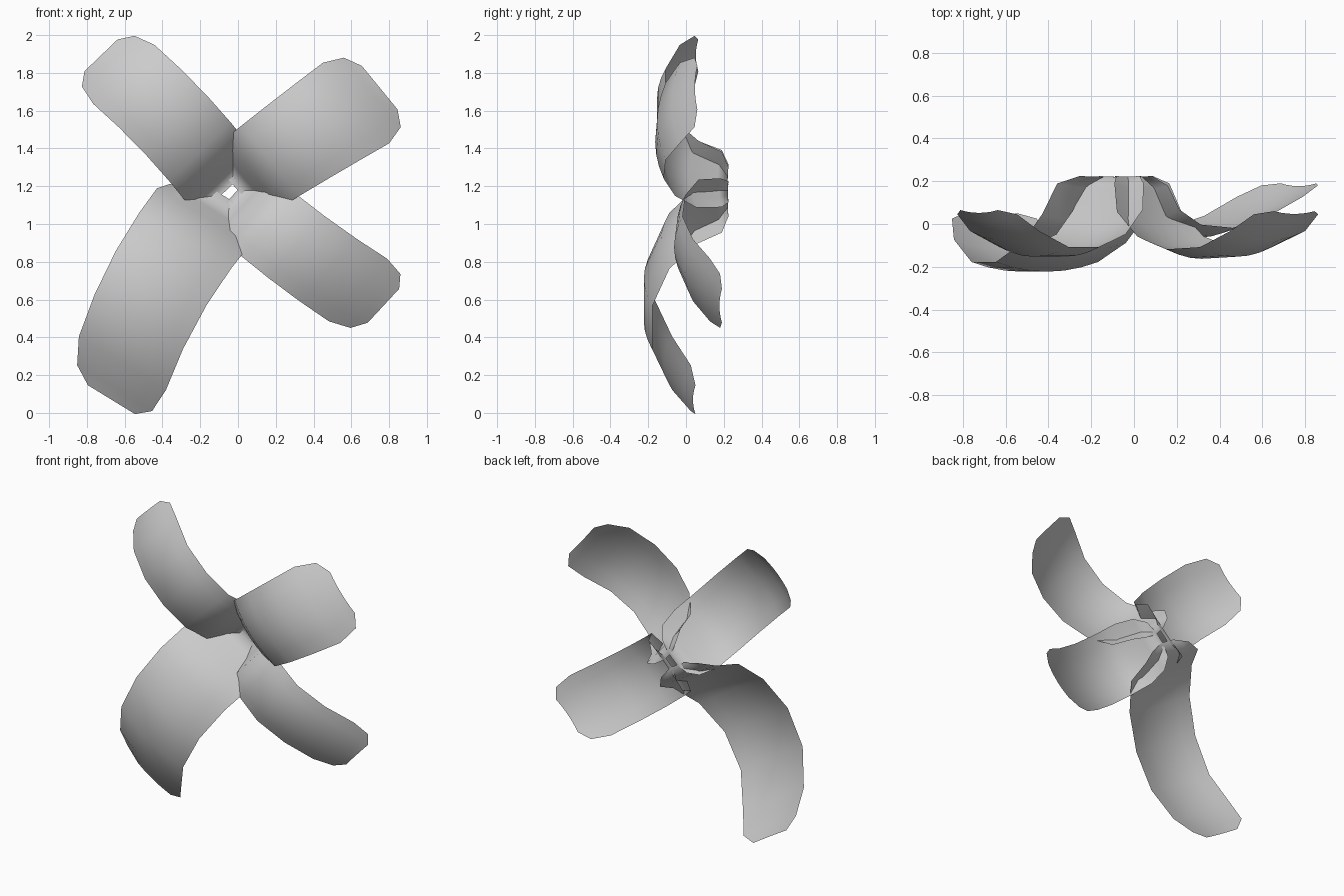
import bpy, bmesh
from mathutils import Vector

if "Cube" in bpy.data.objects:
    bpy.data.objects.remove(bpy.data.objects["Cube"])

# Shared row positions along each blade, from hub end (0) to outer tip (1)
ROWS = [0, .03, .075, .12, .25, .44, .65, .84, .95, 1]
# rounded corners at both ends, as a share of the full width
WIDTH = [.2, .58, .86, 1, 1, 1, 1, 1, .86, .54]
COLS = 6
CUP = .045


def blade(name, base, tip, w_base, w_tip, bow, skew, depth):
    """Curved sheet: base/tip are (x, z), depth is y along the rows."""
    a, b = Vector(base), Vector(tip)
    d = (b - a).normalized()
    n = Vector((-d.y, d.x))
    bm = bmesh.new()
    grid = []
    for i, (s, y) in enumerate(zip(ROWS, depth)):
        full = w_base + (w_tip - w_base) * min(1, s / .84)
        w = full * WIDTH[i]
        c = a.lerp(b, s) + n * bow * 4 * s * (1 - s)
        cup = CUP * min(1, s / .12)
        row = []
        for j in range(COLS + 1):
            t = 2 * j / COLS - 1
            p = c + n * (t * w / 2) + d * (skew * t * WIDTH[i])
            bulge = cup * (t * t * WIDTH[i] ** 2 - .4)
            row.append(bm.verts.new((p.x, y + bulge, p.y)))
        grid.append(row)
    for r0, r1 in zip(grid, grid[1:]):
        for j in range(COLS):
            bm.faces.new((r0[j], r0[j + 1], r1[j + 1], r1[j]))
    # faces look towards the front
    for f in bm.faces:
        f.smooth = True
    bm.normal_update()
    if sum(f.normal.y for f in bm.faces) > 0:
        bmesh.ops.reverse_faces(bm, faces=bm.faces[:])
    me = bpy.data.meshes.new(name)
    bm.to_mesh(me)
    bm.free()
    ob = bpy.data.objects.new(name, me)
    bpy.context.collection.objects.link(ob)
    return ob


# Four blades around the hub
blade("upper_left_blade", (-.05, 1.19), (-.725, 1.893), .45, .45, -.032, 0,
      [.22, .225, .18, .04, -.075, -.135, -.135, -.06, .03, .07])
blade("upper_right_blade", (-.02, 1.20), (.75, 1.722), .45, .55, .005, -.025,
      [.22, .225, .18, .03, -.085, -.145, -.135, -.06, .03, .065])
blade("lower_right_blade", (-.025, 1.155), (.77, .567), .43, .45, -.024, .025,
      [.22, .225, .17, .04, -.03, -.045, .01, .1, .165, .195])
blade("lower_left_blade", (-.085, 1.155), (-.67, .07), .58, .54, -.075, .015,
      [.22, .225, .18, .02, -.115, -.205, -.205, -.1, .01, .055])
